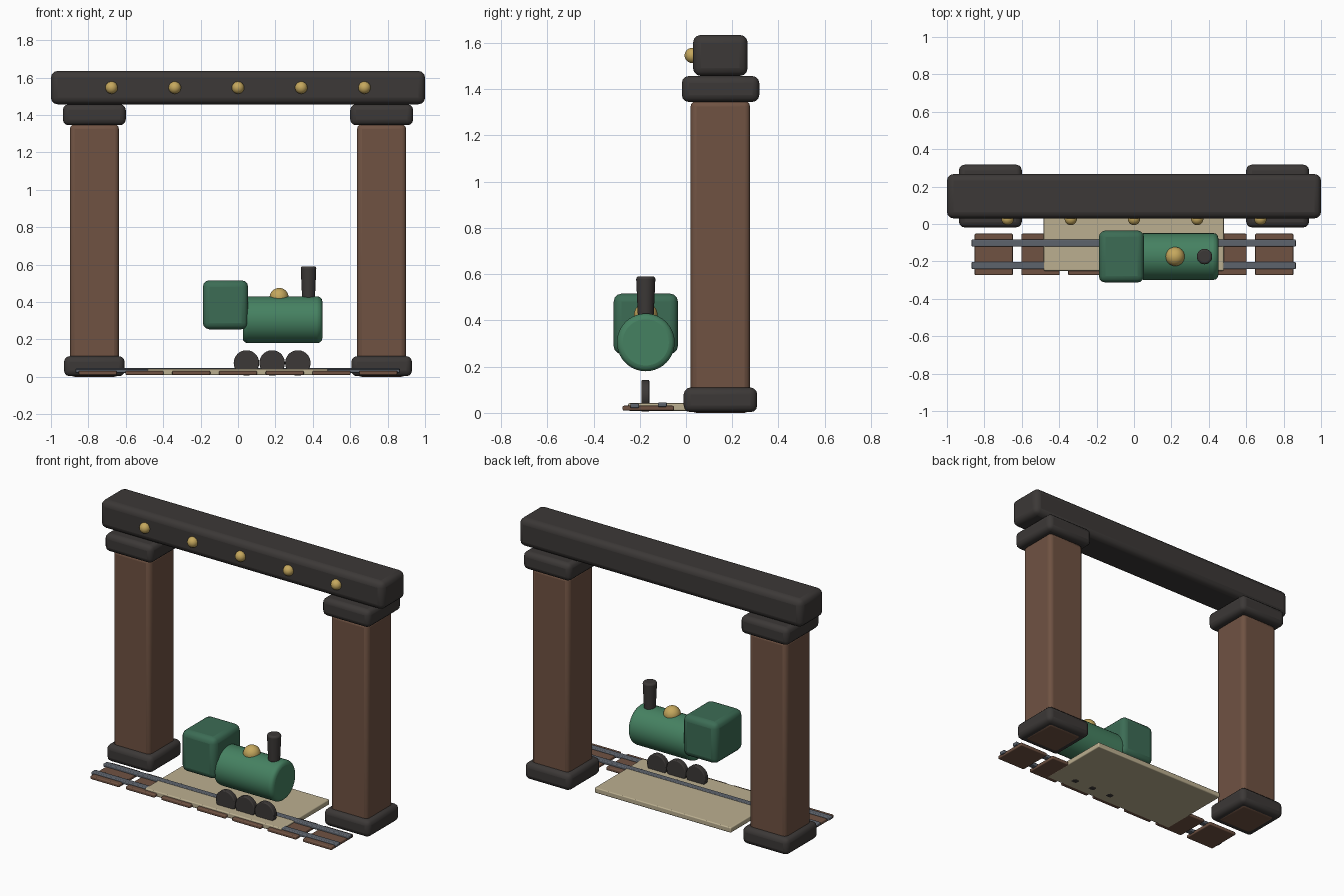
import bpy
from math import radians

if "Cube" in bpy.data.objects:
    bpy.data.objects.remove(bpy.data.objects["Cube"])


def material(name, rgb):
    m = bpy.data.materials.new(name)
    m.diffuse_color = (*rgb, 1)
    m.use_nodes = True
    m.node_tree.nodes["Principled BSDF"].inputs["Base Color"].default_value = m.diffuse_color
    return m


DARK = material("charcoal", (0.045, 0.04, 0.038))
BROWN = material("brown_wood", (0.16, 0.085, 0.055))
GREEN = material("boiler_green", (0.06, 0.22, 0.12))
CAB = material("cab_green", (0.045, 0.15, 0.09))
GOLD = material("brass", (0.56, 0.39, 0.11))
TAN = material("sand", (0.5, 0.43, 0.28))
STEEL = material("steel", (0.11, 0.125, 0.15))


def finish(name, mat, bevel=0.0, segments=3):
    ob = bpy.context.object
    ob.name = name
    ob.data.materials.append(mat)
    bpy.ops.object.transform_apply(location=False, rotation=True, scale=True)
    if bevel:
        mod = ob.modifiers.new("rounded_edges", "BEVEL")
        mod.width = bevel
        mod.segments = segments
        mod.limit_method = "ANGLE"
        mod.angle_limit = radians(40)
    bpy.ops.object.shade_smooth_by_angle(angle=radians(35))
    return ob


def box(name, mat, x, y, z, bevel):
    """Box from (min, max) ranges."""
    bpy.ops.mesh.primitive_cube_add(size=1, location=[(a + b) / 2 for a, b in (x, y, z)])
    bpy.context.object.scale = [b - a for a, b in (x, y, z)]
    return finish(name, mat, bevel)


def rod(name, mat, r1, r2, depth, loc, rot, bevel):
    bpy.ops.mesh.primitive_cone_add(vertices=40, radius1=r1, radius2=r2, depth=depth,
                                    location=loc, rotation=rot)
    return finish(name, mat, bevel)


def ball(name, mat, r, loc):
    bpy.ops.mesh.primitive_uv_sphere_add(segments=32, ring_count=16, radius=r, location=loc)
    return finish(name, mat)


# Gate: two pillars with bases and capitals
for side, s in (("left", -1), ("right", 1)):
    c = 0.768 * s
    box(side + "_pillar_base", DARK, (c - 0.162, c + 0.162), (-0.01, 0.308), (0.003, 0.11), 0.03)
    box(side + "_pillar", BROWN, (c - 0.131, c + 0.131), (0.02, 0.277), (0, 1.35), 0.025)
    box(side + "_capital", DARK, (c - 0.168, c + 0.168), (-0.018, 0.317), (1.345, 1.457), 0.03)

# Lintel with brass studs
box("lintel_beam", DARK, (-1, 1), (0.03, 0.267), (1.457, 1.635), 0.035)
for i in range(5):
    ball(f"lintel_stud_{i + 1}", GOLD, 0.033, (0.338 * (i - 2), 0.027, 1.546))

# Platform slab, sleepers and rails
box("platform", TAN, (-0.483, 0.48), (-0.25, 0.238), (0.009, 0.042), 0.006)
for i in range(7):
    c = 0.25 * (i - 3)
    box(f"sleeper_{i + 1}", BROWN, (c - 0.102, c + 0.102), (-0.274, -0.052), (0.01, 0.031), 0.006)
for name, y, z in (("front_rail", -0.222, 0.031), ("back_rail", -0.102, 0.036)):
    box(name, STEEL, (-0.868, 0.865), (y - 0.019, y + 0.019), (z - 0.01, z + 0.01), 0.005)

# Locomotive
Y = -0.174
rod("boiler", GREEN, 0.125, 0.125, 0.425, (0.238, Y, 0.305), (0, radians(90), 0), 0.025)
box("cab", CAB, (-0.188, 0.054), (Y - 0.139, Y + 0.139), (0.254, 0.516), 0.035)
rod("chimney", DARK, 0.034, 0.042, 0.175, (0.377, Y, 0.503), (0, 0, 0), 0.012)
ball("steam_dome", GOLD, 0.051, (0.22, Y, 0.424))
for i in range(3):
    rod(f"wheel_{i + 1}", DARK, 0.068, 0.068, 0.035, (0.045 + 0.1375 * i, Y - 0.002, 0.074),
        (radians(90), 0, 0), 0.005)
